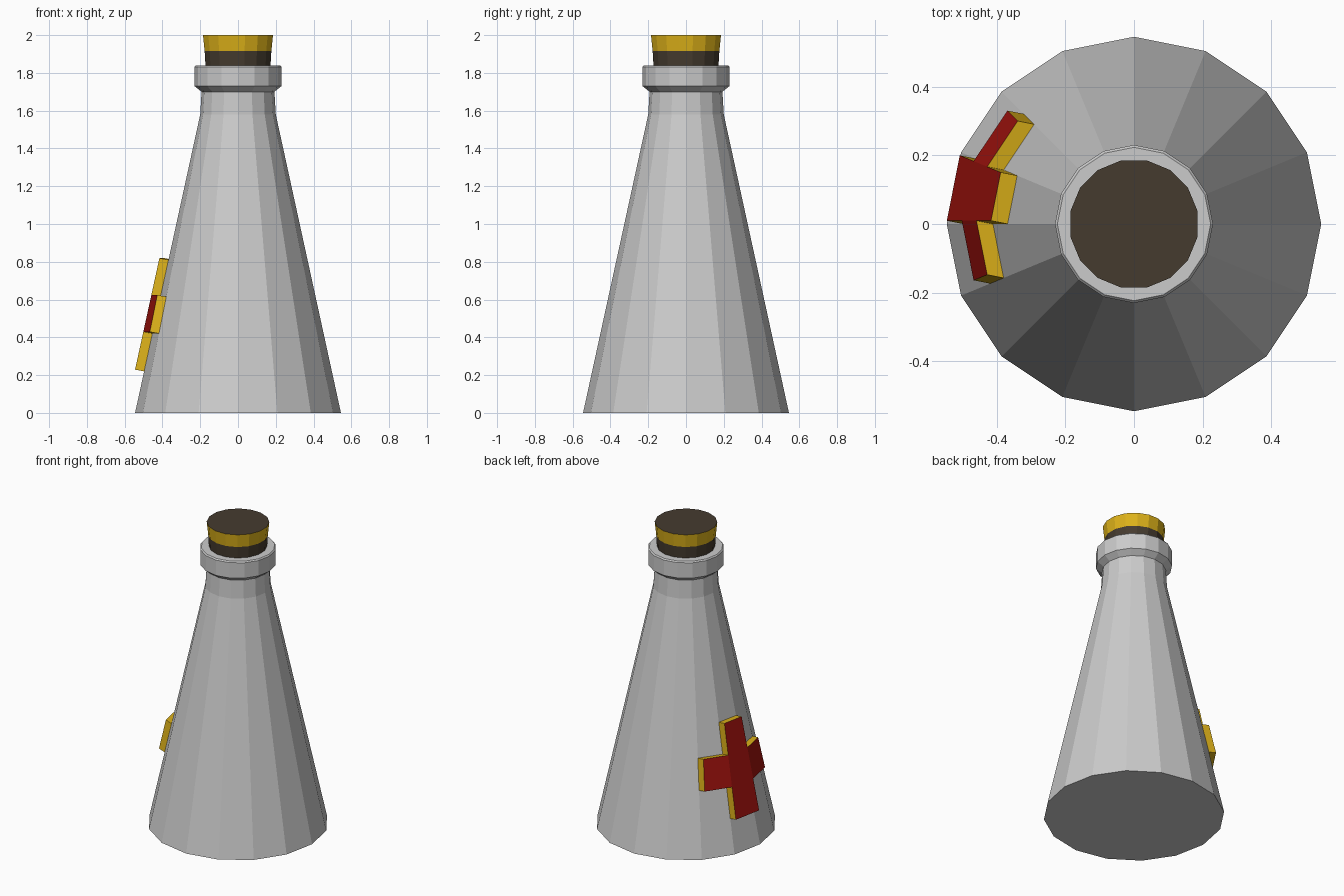
import bpy, bmesh
from math import cos, sin, pi
from mathutils import Vector

if "Cube" in bpy.data.objects:
    bpy.data.objects.remove(bpy.data.objects["Cube"])

N = 16
STEP = 2 * pi / N


def material(name, rgb):
    m = bpy.data.materials.new(name)
    m.diffuse_color = (*rgb, 1)
    m.use_nodes = True
    m.node_tree.nodes["Principled BSDF"].inputs["Base Color"].default_value = m.diffuse_color
    return m


def finish(name, bm, mats=()):
    bmesh.ops.recalc_face_normals(bm, faces=bm.faces[:])
    me = bpy.data.meshes.new(name)
    bm.to_mesh(me)
    bm.free()
    for m in mats:
        me.materials.append(m)
    ob = bpy.data.objects.new(name, me)
    bpy.context.collection.objects.link(ob)
    return ob


def lathe(name, profile, mats=(), bands=None, turn=0.0):
    """Closed solid of revolution; bands gives a material per profile segment."""
    bm = bmesh.new()
    rings = [[bm.verts.new((r * cos(turn + i * STEP), r * sin(turn + i * STEP), z))
              for i in range(N)] for r, z in profile]
    for k, (a, b) in enumerate(zip(rings, rings[1:])):
        for i in range(N):
            j = (i + 1) % N
            f = bm.faces.new((a[i], a[j], b[j], b[i]))
            f.material_index = bands[k] if bands else 0
    bm.faces.new(rings[0][::-1])
    bm.faces.new(rings[-1])
    return finish(name, bm, mats)


red = material("red", (0.35, 0.006, 0.004))
gold = material("gold", (0.72, 0.44, 0.01))
brown = material("dark_brown", (0.06, 0.044, 0.028))

# Bottle: conical body, short neck, flared lip
lathe("bottle", [(0.545, 0), (0.2, 1.58), (0.193, 1.70), (0.23, 1.73),
                 (0.23, 1.832), (0.223, 1.84), (0.16, 1.84)])

# Stopper: dark lower part and top, gold band
lathe("stopper", [(0.172, 1.78), (0.18, 1.915), (0.189, 2.0)],
      (brown, gold), (0, 1), STEP / 2)

# Cross emblem: wraps three body facets, pushed outward along the middle facet
bm = bmesh.new()
levels = (0.22, 0.42, 0.615, 0.81)
grid = {}
for c in range(4):
    a = (6 + c) * STEP
    for k, z in enumerate(levels):
        r = 0.545 - 0.2184 * z
        grid[c, k] = bm.verts.new((r * cos(a), r * sin(a), z))
for c, k in ((1, 0), (1, 1), (1, 2), (0, 1), (2, 1)):
    bm.faces.new((grid[c, k], grid[c + 1, k], grid[c + 1, k + 1], grid[c, k + 1]))
bmesh.ops.delete(bm, geom=[v for v in bm.verts if not v.link_faces], context='VERTS')
new = bmesh.ops.extrude_face_region(bm, geom=bm.faces[:], use_keep_orig=True)["geom"]
mid = 7.5 * STEP
bmesh.ops.translate(bm, verts=[g for g in new if isinstance(g, bmesh.types.BMVert)],
                    vec=Vector((0.049 * cos(mid), 0.049 * sin(mid), 0.009)))
caps = {g for g in new if isinstance(g, bmesh.types.BMFace)}
for f in bm.faces:
    f.material_index = 0 if f in caps else 1
finish("cross_emblem", bm, (red, gold))
